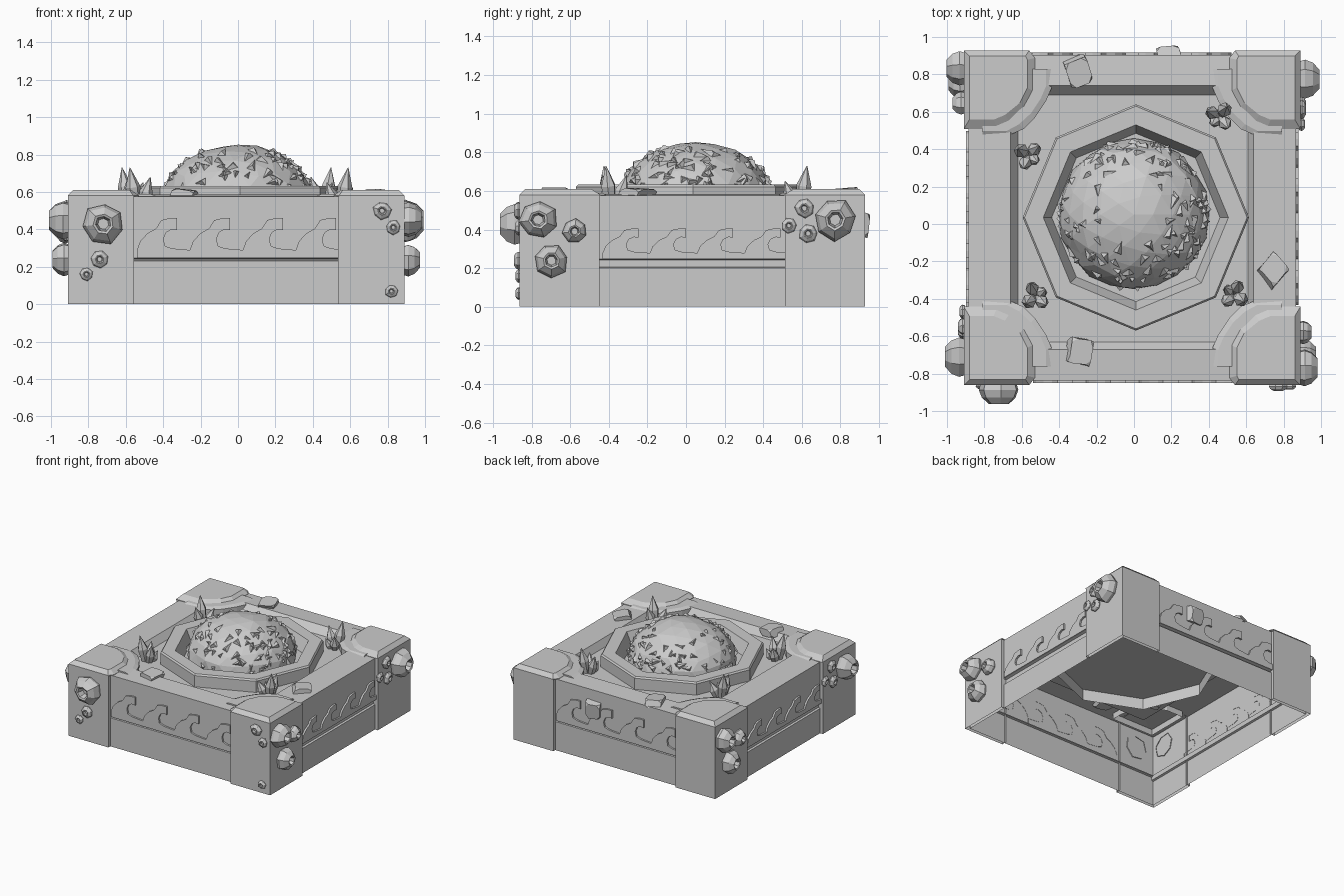
import bpy, bmesh, math, random
from mathutils import Vector, Matrix

if "Cube" in bpy.data.objects:
    bpy.data.objects.remove(bpy.data.objects["Cube"])

random.seed(4)
CX, CY, HX, HY = -0.01, 0.033, 0.90, 0.895     # centre and half sizes of the base
INSET = 0.025                                  # walls sit behind the corner blocks

stone = bpy.data.materials.new("grey stone")
stone.diffuse_color = (0.6, 0.6, 0.6, 1)
stone.use_nodes = True
stone.node_tree.nodes["Principled BSDF"].inputs["Base Color"].default_value = stone.diffuse_color


def finish(name, bm):
    bmesh.ops.recalc_face_normals(bm, faces=bm.faces[:])
    me = bpy.data.meshes.new(name)
    bm.to_mesh(me)
    bm.free()
    me.materials.append(stone)
    ob = bpy.data.objects.new(name, me)
    bpy.context.collection.objects.link(ob)
    return ob


def loft(bm, loops, closed=True, cap_end=False, cap_start=False):
    rows = [[bm.verts.new(p) for p in loop] for loop in loops]
    n = len(rows[0])
    for a, b in zip(rows, rows[1:]):
        for i in range(n if closed else n - 1):
            j = (i + 1) % n
            bm.faces.new((a[i], a[j], b[j], b[i]))
    if cap_end:
        bm.faces.new(rows[-1])
    if cap_start:
        bm.faces.new(rows[0][::-1])


def on_side(side, u, z, d):
    """Point on a side: u runs left to right seen from outside, d is outward."""
    return {"front": (CX + u, CY - HY - d, z), "right": (CX + HX + d, CY + u, z),
            "back": (CX - u, CY + HY + d, z), "left": (CX - HX - d, CY - u, z)}[side]


def rect(x0, x1, y0, y1, z):
    return [(x0, y0, z), (x1, y0, z), (x1, y1, z), (x0, y1, z)]


# Walls with a groove, and a row of curling waves in relief
WAVE = [(0, 0), (0, .2), (.06, .42), (.2, .62), (.36, .74), (.46, .95), (.62, 1), (.76, 1),
        (.76, .7), (.66, .72), (.55, .64), (.5, .48), (.53, .3), (.66, .24), (.8, .22), (1, .2), (1, 0)]
for side in ("front", "right", "back", "left"):
    wide = side in ("front", "back")
    half = (HX if wide else HY) - INSET
    g0 = 0.23 if wide else 0.20
    profile = [(0, 0), (0, g0), (-.015, g0 + .005), (-.015, .242), (0, .247), (0, .575)]
    bm = bmesh.new()
    loft(bm, [[on_side(side, s * half, z, d - INSET) for s in (-1, 1)] for d, z in profile],
         closed=False)
    finish(side + "_wall", bm)

    bm = bmesh.new()
    start, pitch, top = (-.53, .283, .46) if wide else (-.465, .245, .405)
    for k in range(4):
        pts = [(start + pitch * (k + t), .247 + (top - .247) * h) for t, h in WAVE]
        loft(bm, [[on_side(side, u, z, d - INSET) for u, z in pts] for d in (-.002, .014)],
             cap_end=True)
    finish(side + "_wave_relief", bm)

# Rim sloping into the sunken floor
bm = bmesh.new()
loft(bm, [rect(CX - HX + INSET, CX + HX - INSET, CY - HY + INSET, CY + HY - INSET, .575),
          rect(-.66, .64, -.67, .74, .585),
          rect(-.62, .61, -.63, .69, .53)], cap_end=True)
finish("rim_and_floor", bm)

# Corner blocks: hollow outer shell, bevelled cap and a lower step towards the floor
SHELL = [(.355, .04), (.355, 0), (0, 0), (0, .415), (.04, .415)]
CAP = [(0, 0), (.35, 0), (.38, .04), (.38, .22), (.33, .31), (.25, .39), (.18, .42), (0, .42)]
TOP = [(.03, .03), (.33, .03), (.34, .05), (.34, .2), (.30, .28), (.22, .345), (.16, .37), (.03, .37)]
STEP = [(.1, .1), (.47, .1), (.47, .2), (.44, .27), (.38, .36), (.32, .42), (.25, .45), (.1, .45)]
STEP_IN = [(.1, .1), (.44, .1), (.44, .19), (.41, .26), (.36, .335), (.295, .395), (.23, .43), (.1, .43)]
for fb, sy in (("front", -1), ("back", 1)):
    for lr, sx in (("left", -1), ("right", 1)):
        def at(poly, z):
            return [(CX + sx * (HX - u), CY + sy * (HY - v), z) for u, v in poly]
        bm = bmesh.new()
        loft(bm, [at(SHELL, 0), at(SHELL, .575)], closed=False)
        loft(bm, [at(CAP, .575), at(CAP, .58), at(TOP, .61)], cap_end=True)
        loft(bm, [at(STEP, .53), at(STEP, .578), at(STEP_IN, .59)], cap_end=True)
        finish(f"{fb}_{lr}_corner", bm)


# Octagonal basin ring
def ngon(r, z, n=8, c=(0.01, 0.035)):
    return [(c[0] + r * math.sin(2 * math.pi * i / n), c[1] + r * math.cos(2 * math.pi * i / n), z)
            for i in range(n)]


bm = bmesh.new()
loft(bm, [ngon(.605, .44), ngon(.605, .62), ngon(.595, .632), ngon(.495, .632), ngon(.45, .535)])
finish("octagon_ring", bm)

# Rough faceted dome with loose shards
DOME = Vector((0, 0.05, 0.55))
bm = bmesh.new()
bmesh.ops.create_icosphere(bm, subdivisions=3, radius=1)
bmesh.ops.delete(bm, geom=[v for v in bm.verts if v.co.z < -.12], context='VERTS')
for v in bm.verts:
    k = random.uniform(.96, 1.0)
    v.co = DOME + Vector((v.co.x * .41, v.co.y * .41, v.co.z * .31)) * k
finish("rough_dome", bm)
bm = bmesh.new()
for _ in range(130):
    a, h = random.uniform(0, 2 * math.pi), random.uniform(.1, .88)
    r = math.sqrt(1 - h * h)
    n = Vector((r * math.cos(a), r * math.sin(a), h))
    p = DOME + Vector((n.x * .41, n.y * .41, n.z * .31)) * .965
    t = n.orthogonal().normalized()
    t.rotate(Matrix.Rotation(random.uniform(0, 6.28), 3, n))
    s, w = n.cross(t), random.uniform(.025, .05)
    vs = [bm.verts.new(q) for q in (p + t * w, p - t * w * .6 + s * w * .5,
                                    p - t * w * .6 - s * w * .5, p + n * .022 - t * w * .3)]
    for f in ((0, 1, 3), (1, 2, 3), (2, 0, 3)):
        bm.faces.new([vs[i] for i in f])
finish("dome_shards", bm)


# Crystal clusters on the sunken floor
def crystal(bm, base, tip, r):
    base, axis = Vector(base), Vector(tip) - Vector(base)
    q = axis.to_track_quat('Z', 'Y')
    loops = []
    for rr, t in ((.6, 0), (1, .55), (.04, 1)):
        loops.append([base + axis * t + q @ Vector((r * rr * math.cos(i * math.pi / 3),
                      r * rr * math.sin(i * math.pi / 3), 0)) for i in range(6)])
    loft(bm, loops, cap_end=True, cap_start=True)


for i, (x, y) in enumerate([(-.57, .37), (.46, .58), (.54, -.38), (-.53, -.39)]):
    bm = bmesh.new()
    a0 = math.atan2(y, x)
    for da, out, top, r in ((0, .06, .73, .04), (1.9, .075, .68, .036), (-1.9, .08, .65, .036),
                            (3.1, .07, .61, .03)):
        c, s = math.cos(a0 + da), math.sin(a0 + da)
        crystal(bm, (x + c * .015, y + s * .015, .5), (x + c * out, y + s * out, top), r)
    finish(f"crystal_cluster_{i + 1}", bm)

# Loose rocks on the rim and back wall
for i, (x, y, z, sx, sy, sz) in enumerate([(-.30, .82, .585, .09, .10, .04), (-.29, -.68, .585, .09, .10, .04),
                                           (.74, -.25, .585, .085, .10, .04), (.19, .9, .43, .09, .065, .09)]):
    bm = bmesh.new()
    bmesh.ops.create_cube(bm, size=1.35)
    bmesh.ops.bevel(bm, geom=bm.verts[:], offset=.3, affect='VERTICES')
    turn = Matrix.Rotation(.35 + i, 3, 'Z') @ Matrix.Rotation(.2, 3, 'X')
    for v in bm.verts:
        p = turn @ v.co * random.uniform(.92, 1.08)
        v.co = (x + p.x * sx, y + p.y * sy, z + p.z * sz)
    finish(f"rock_{i + 1}", bm)

# Barnacles: faceted bumps with a hollow crater
SIDE_SET = [(-.80, .45, .10), (-.61, .39, .065), (-.73, .24, .09), (.58, .51, .05),
            (.50, .42, .04), (.60, .38, .05), (.74, .45, .11)]
FRONT_SET = [(-.71, .43, .11), (-.73, .24, .05), (-.80, .16, .036), (.78, .50, .05),
             (.84, .41, .04), (.83, .07, .036)]
RINGS = [(.85, -.3), (1, .25), (.85, .65), (.5, 1), (.38, .95), (.27, .45)]
for side, group in (("front", FRONT_SET), ("right", SIDE_SET), ("left", SIDE_SET)):
    bm = bmesh.new()
    for u, z, r in group:
        h = r * (.92 if r > .06 else .6)
        a0 = random.uniform(0, 1)
        wob = [random.uniform(.9, 1.06) for _ in range(7)]
        loops = [[on_side(side, u + r * k * w * math.cos(a0 + i * 2 * math.pi / 7),
                          z + r * k * w * math.sin(a0 + i * 2 * math.pi / 7), h * d)
                  for i, w in enumerate(wob)] for k, d in RINGS]
        loft(bm, loops, cap_end=True)
    finish(side + "_barnacles", bm)
